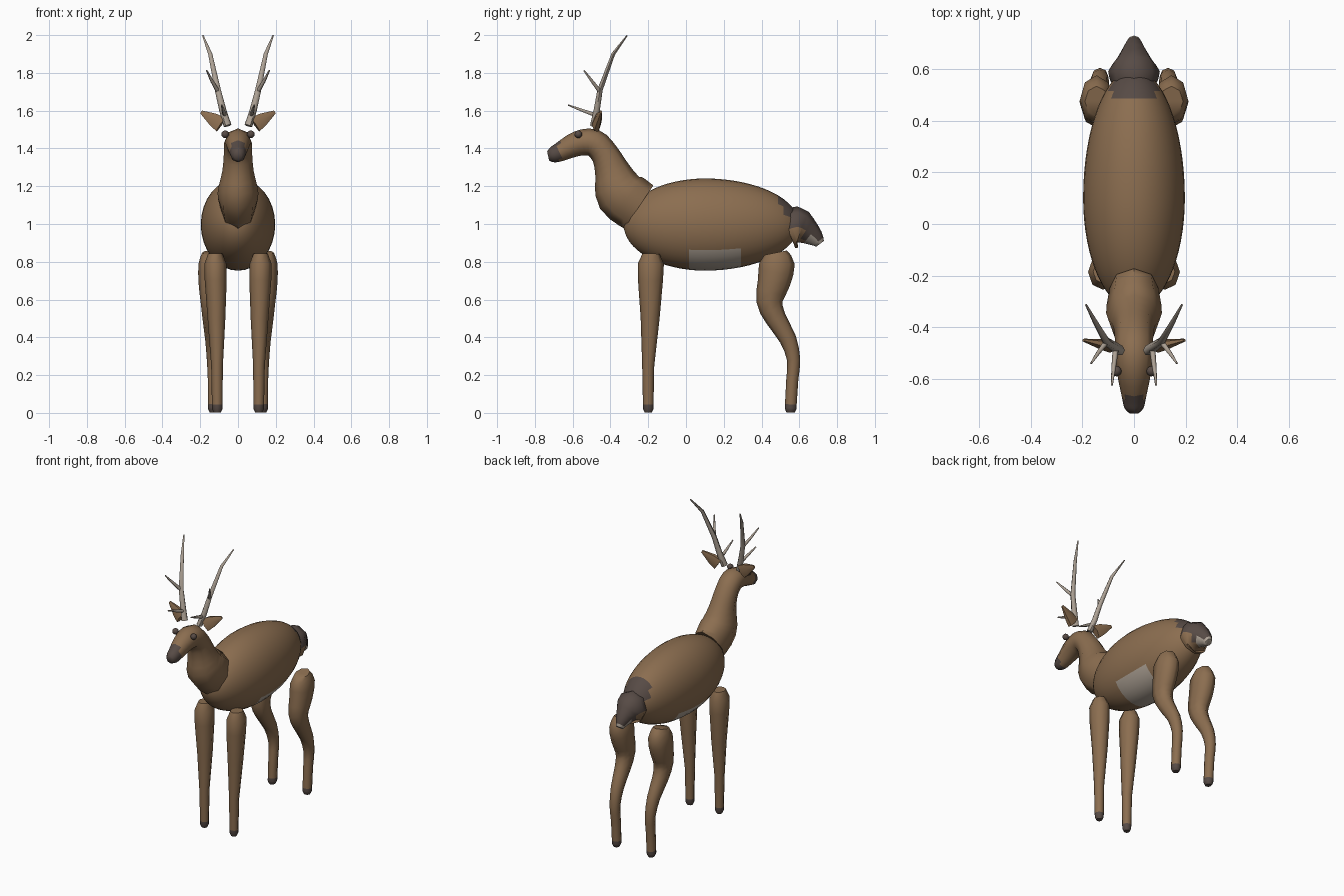
import bpy, math
from mathutils import Vector

old = bpy.data.objects.get("Cube")
if old:
    bpy.data.objects.remove(old, do_unlink=True)


def material(name, rgb):
    m = bpy.data.materials.new(name)
    m.use_nodes = True
    m.diffuse_color = (*rgb, 1)
    m.node_tree.nodes["Principled BSDF"].inputs["Base Color"].default_value = (*rgb, 1)
    return m


BROWN = material("brown fur", (0.26, 0.155, 0.08))
DARK = material("dark fur", (0.095, 0.07, 0.06))
PALE = material("pale bone", (0.42, 0.36, 0.3))


def smooth_path(points, steps):
    """Catmull-Rom interpolation of rings, radii included."""
    p = [Vector(q) for q in points]
    p = [p[0]] + p + [p[-1]]
    out = []
    for i in range(1, len(p) - 2):
        a, b, c, d = p[i - 1:i + 3]
        for k in range(steps):
            t = k / steps
            out.append((b * 2 + (c - a) * t + (a * 2 - b * 5 + c * 4 - d) * t * t
                        + (b * 3 - a - c * 3 + d) * t ** 3) * 0.5)
    return out + [p[-2]]


def loft(name, rings, mats, sides=8, steps=1, side=(1, 0, 0), rule=None):
    """Tube through rings of (x, y, z, side radius, other radius)."""
    rings = smooth_path(rings, steps)
    centres = [Vector(r[:3]) for r in rings]
    verts, faces = [], []
    n, last = sides, len(rings) - 1
    for i, r in enumerate(rings):
        t = (centres[min(i + 1, last)] - centres[max(i - 1, 0)]).normalized()
        u = Vector(side)
        u = (u - t * u.dot(t)).normalized()
        v = t.cross(u)
        for k in range(n):
            a = math.tau * k / n
            verts.append(centres[i] + u * math.cos(a) * r[3] + v * math.sin(a) * r[4])
    for i in range(last):
        for k in range(n):
            j = (k + 1) % n
            faces.append((i * n + k, i * n + j, i * n + n + j, i * n + n + k))
    faces.append(tuple(reversed(range(n))))
    faces.append(tuple(range(last * n, last * n + n)))
    mesh = bpy.data.meshes.new(name)
    mesh.from_pydata(verts, [], faces)
    for m in mats:
        mesh.materials.append(m)
    if rule:
        for f in mesh.polygons:
            f.material_index = rule(f.center)
    ob = bpy.data.objects.new(name, mesh)
    bpy.context.collection.objects.link(ob)
    finish(ob)
    return ob


def finish(ob):
    bpy.ops.object.select_all(action='DESELECT')
    ob.select_set(True)
    bpy.context.view_layer.objects.active = ob
    bpy.ops.object.shade_smooth_by_angle(angle=math.radians(60))


# Barrel body with dark rump and pale belly patch
def body_rule(c):
    if c.y > 0.49 and c.z > 1.03 and abs(c.x) < 0.09:
        return 1
    return 2 if c.z < 0.855 and 0.0 < c.y < 0.31 else 0


body = []
for i in range(33):
    a = math.pi * i / 32
    reach = 0.43 if a < math.pi / 2 else 0.5
    r = max(math.sin(a), 0.01)
    body.append((0, 0.1 - math.cos(a) * reach, 0.997, 0.197 * r, 0.244 * r))
loft("body", body, [BROWN, DARK, PALE], sides=32, rule=body_rule)

# Neck and head in one sweep, ending in the dark nose
loft("neck_and_head", [
    (0, -0.25, 1.09, 0.095, 0.138),
    (0, -0.345, 1.165, 0.108, 0.138),
    (0, -0.39, 1.28, 0.083, 0.095),
    (0, -0.43, 1.37, 0.075, 0.074),
    (0, -0.49, 1.43, 0.073, 0.073),
    (0, -0.575, 1.425, 0.066, 0.066),
    (0, -0.67, 1.38, 0.047, 0.05),
    (0, -0.71, 1.365, 0.038, 0.04),
    (0, -0.73, 1.36, 0.022, 0.024)],
    [BROWN, DARK], steps=3, rule=lambda c: int(c.y < -0.67))


# Tail: dark above, brown under the root, pale under the tip
def tail_rule(c):
    if c.y > 0.64 and c.z < 0.925:
        return 2
    return 0 if c.y < 0.625 and c.z < 0.98 else 1


loft("tail", [
    (0, 0.54, 0.97, 0.085, 0.105),
    (0, 0.59, 0.985, 0.1, 0.108),
    (0, 0.635, 0.965, 0.07, 0.075),
    (0, 0.685, 0.925, 0.04, 0.047),
    (0, 0.71, 0.895, 0.022, 0.025)],
    [BROWN, DARK, PALE], steps=2, rule=tail_rule)

for s, label in ((1, "left"), (-1, "right")):
    def hoof(c):
        return int(c.z < 0.045)

    # Front leg
    loft("front_leg_" + label, [
        (s * 0.12, -0.185, 0.843, 0.038, 0.045),
        (s * 0.12, -0.186, 0.79, 0.058, 0.069),
        (s * 0.118, -0.188, 0.7, 0.058, 0.066),
        (s * 0.114, -0.19, 0.5, 0.047, 0.05),
        (s * 0.111, -0.2, 0.25, 0.031, 0.032),
        (s * 0.11, -0.2, 0.045, 0.028, 0.028),
        (s * 0.11, -0.2, 0.02, 0.027, 0.027),
        (s * 0.11, -0.2, 0.002, 0.019, 0.019)],
        [BROWN, DARK], rule=hoof)

    # Hind leg with bent hock
    loft("hind_leg_" + label, [
        (s * 0.145, 0.475, 0.848, 0.045, 0.06),
        (s * 0.145, 0.482, 0.79, 0.064, 0.094),
        (s * 0.145, 0.465, 0.69, 0.064, 0.086),
        (s * 0.142, 0.442, 0.59, 0.056, 0.07),
        (s * 0.14, 0.475, 0.5, 0.048, 0.056),
        (s * 0.135, 0.54, 0.39, 0.039, 0.045),
        (s * 0.132, 0.57, 0.28, 0.033, 0.035),
        (s * 0.13, 0.563, 0.18, 0.03, 0.032),
        (s * 0.13, 0.555, 0.045, 0.029, 0.031),
        (s * 0.13, 0.554, 0.02, 0.028, 0.03),
        (s * 0.13, 0.553, 0.002, 0.019, 0.022)],
        [BROWN, DARK], steps=2, rule=hoof)

    # Ear, a flattened cone pointing outwards
    loft("ear_" + label, [
        (s * 0.09, -0.475, 1.525, 0.024, 0.048),
        (s * 0.13, -0.465, 1.553, 0.02, 0.04),
        (s * 0.195, -0.45, 1.593, 0.006, 0.01)],
        [BROWN], sides=6, side=(0, 1, 0))

    # Antler beam and its two tines
    def antler(name, points):
        loft(name + label, [(s * x, y, z, r, r) for x, y, z, r in points], [PALE], sides=6)

    antler("antler_beam_", [
        (0.055, -0.49, 1.52, 0.021), (0.08, -0.473, 1.6, 0.019),
        (0.107, -0.455, 1.71, 0.016), (0.147, -0.385, 1.9, 0.011),
        (0.186, -0.312, 1.998, 0.004)])
    antler("antler_lower_tine_", [
        (0.07, -0.475, 1.575, 0.012), (0.078, -0.55, 1.602, 0.009),
        (0.086, -0.624, 1.63, 0.004)])
    antler("antler_upper_tine_", [
        (0.105, -0.455, 1.7, 0.012), (0.138, -0.498, 1.757, 0.009),
        (0.166, -0.54, 1.813, 0.004)])

    # Eye
    bpy.ops.mesh.primitive_uv_sphere_add(segments=12, ring_count=8, radius=0.02,
                                         location=(s * 0.068, -0.57, 1.475))
    eye = bpy.context.object
    eye.name = "eye_" + label
    eye.data.materials.append(DARK)
    finish(eye)
